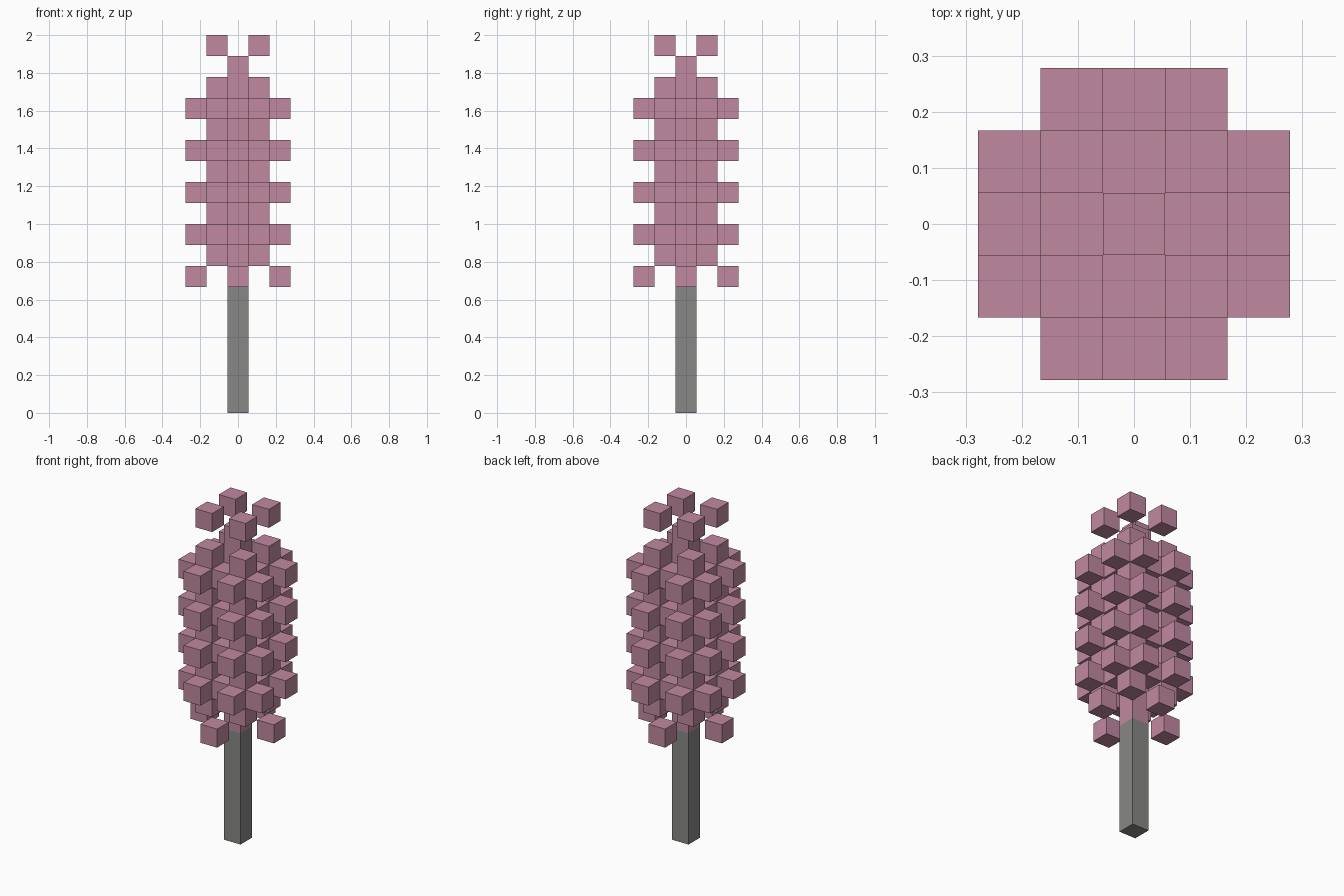
import bpy
import bmesh
from mathutils import Matrix, Vector

default = bpy.data.objects.get("Cube")
if default:
    bpy.data.objects.remove(default, do_unlink=True)

U = 1 / 9  # edge of one block


def material(name, rgb):
    mat = bpy.data.materials.new(name)
    mat.use_nodes = True
    mat.diffuse_color = (*rgb, 1)
    mat.node_tree.nodes["Principled BSDF"].inputs["Base Color"].default_value = (*rgb, 1)
    return mat


def blocks(name, cells, mat, height=1):
    """Cubes standing on grid cells (x, y, layer), each height layers tall."""
    bm = bmesh.new()
    for x, y, layer in cells:
        place = Matrix.Translation(Vector((x, y, layer + height / 2)) * U)
        bmesh.ops.create_cube(bm, size=U, matrix=place @ Matrix.Diagonal((1, 1, height, 1)))
    mesh = bpy.data.meshes.new(name)
    bm.to_mesh(mesh)
    bm.free()
    mesh.materials.append(mat)
    obj = bpy.data.objects.new(name, mesh)
    bpy.context.collection.objects.link(obj)
    return obj


def ring(x, y, layer):
    """Quarter-turn copies of one cell around the stem."""
    return [(x, y, layer), (-y, x, layer), (-x, -y, layer), (y, -x, layer)]


pink = material("dusty pink", (0.53, 0.25, 0.35))
grey = material("stem grey", (0.245, 0.245, 0.24))

# Stem and the flower core continuing it
blocks("stem", [(0, 0, 0)], grey, height=6)
blocks("flower_core", [(0, 0, 6)], pink, height=11)

# Loose petals at the bottom and the top
blocks("bottom_petals", ring(2, 0, 6), pink)
blocks("top_petals", ring(1, 1, 17), pink)

# Alternating narrow and wide petal layers
for layer in range(7, 16):
    if layer % 2:
        blocks(f"narrow_petals_{layer}", ring(1, 1, layer), pink)
    else:
        cells = ring(1, 0, layer) + ring(2, 1, layer) + ring(2, -1, layer)
        blocks(f"wide_petals_{layer}", cells, pink)
